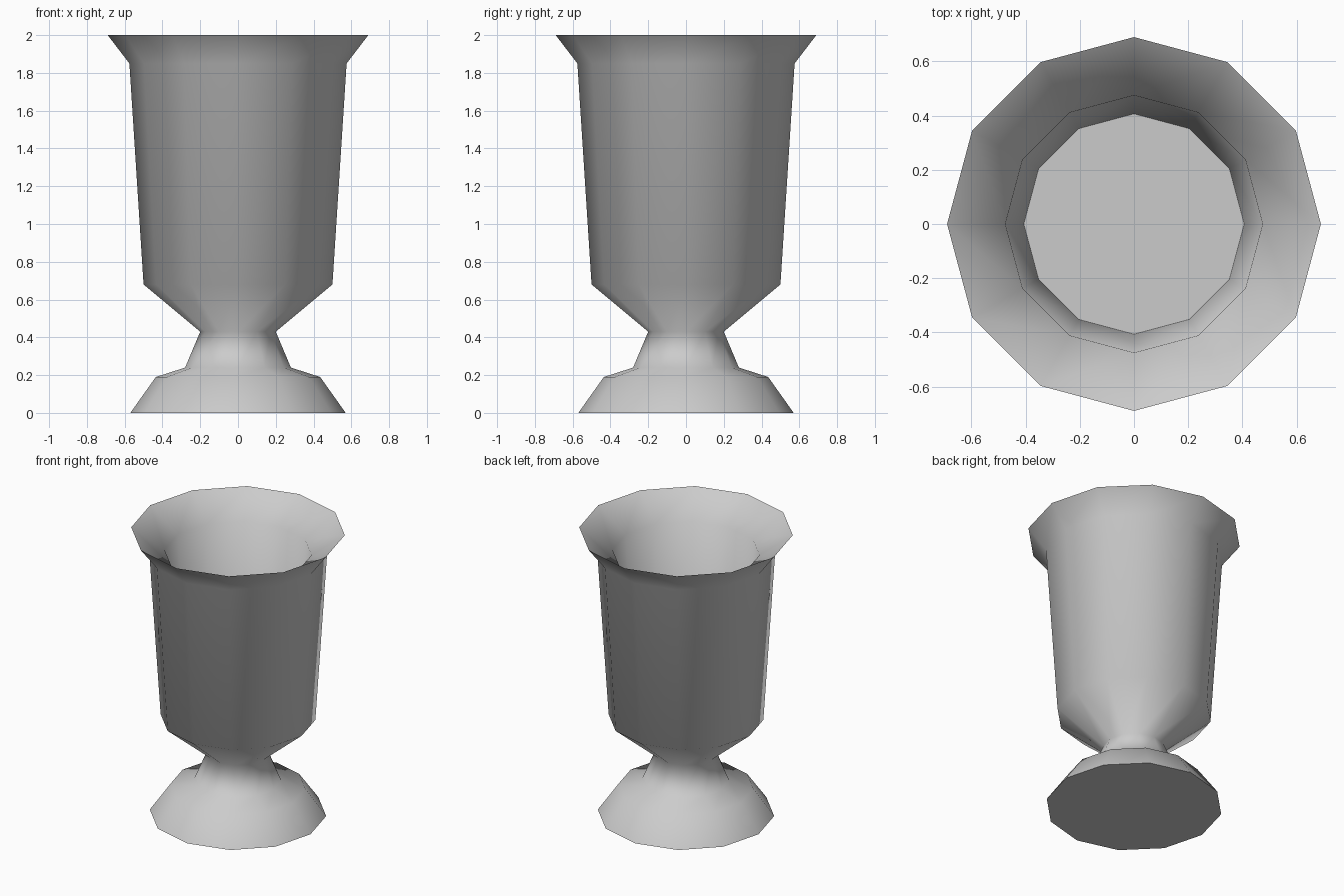
import bpy, bmesh, math

if "Cube" in bpy.data.objects:
    bpy.data.objects.remove(bpy.data.objects["Cube"])

SIDES = 12

# Profile (radius, height): foot, stem, cup wall, rim, then down the inside
profile = [
    (0.57, 0.0), (0.435, 0.19), (0.28, 0.24), (0.20, 0.43),
    (0.50, 0.68), (0.575, 1.85), (0.69, 2.0),
    (0.475, 1.85), (0.407, 0.75),
]

# Goblet: twelve-sided lathe, closed by the foot underside and the cup floor
bm = bmesh.new()
rings = []
for r, z in profile:
    rings.append([bm.verts.new((r * math.cos(i * math.tau / SIDES),
                                r * math.sin(i * math.tau / SIDES), z))
                  for i in range(SIDES)])
for low, high in zip(rings, rings[1:]):
    for i in range(SIDES):
        j = (i + 1) % SIDES
        bm.faces.new((low[i], low[j], high[j], high[i]))
bm.faces.new(rings[0][::-1])
bm.faces.new(rings[-1])
bmesh.ops.recalc_face_normals(bm, faces=bm.faces)

mesh = bpy.data.meshes.new("goblet")
bm.to_mesh(mesh)
bm.free()
goblet = bpy.data.objects.new("goblet", mesh)
bpy.context.collection.objects.link(goblet)

# Smooth body, sharp foot edge, rim and cup floor
bpy.context.view_layer.objects.active = goblet
goblet.select_set(True)
bpy.ops.object.shade_smooth_by_angle(angle=math.radians(80))
